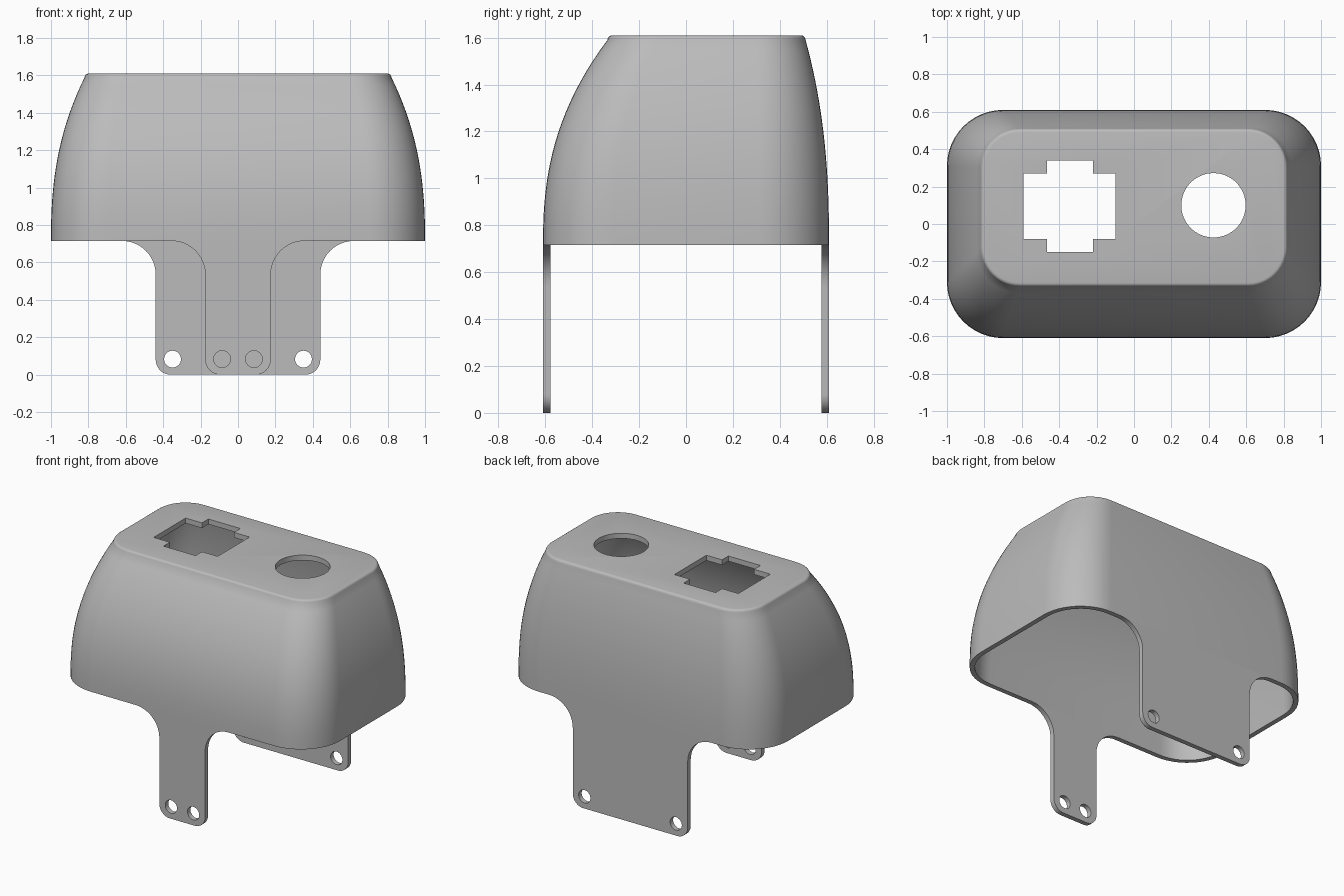
import bpy, bmesh, math

if "Cube" in bpy.data.objects:
    bpy.data.objects.remove(bpy.data.objects["Cube"], do_unlink=True)

WALL = 0.033              # sheet thickness
Z_RIM, Z_EDGE, Z_TOP = 0.715, 1.59, 1.61

grey = bpy.data.materials.new("plain grey")
grey.use_nodes = True
grey.diffuse_color = (0.5, 0.5, 0.5, 1)
grey.node_tree.nodes["Principled BSDF"].inputs["Base Color"].default_value = (0.5, 0.5, 0.5, 1)


def arc(cx, cy, r, start, end, steps=12):
    angles = [math.radians(start + (end - start) * i / steps) for i in range(steps + 1)]
    return [(cx + r * math.cos(a), cy + r * math.sin(a)) for a in angles]


def make_object(name, bm):
    bmesh.ops.recalc_face_normals(bm, faces=bm.faces)
    mesh = bpy.data.meshes.new(name)
    bm.to_mesh(mesh)
    bm.free()
    mesh.materials.append(grey)
    ob = bpy.data.objects.new(name, mesh)
    bpy.context.collection.objects.link(ob)
    return ob


def prism(name, points, place, low, high):
    """Extrude a 2D outline between two depths; place maps (u, v, depth) to space."""
    bm = bmesh.new()
    rings = [[bm.verts.new(place(u, v, d)) for u, v in points] for d in (low, high)]
    bm.faces.new(rings[0])
    bm.faces.new(rings[1])
    for i in range(len(points)):
        j = (i + 1) % len(points)
        bm.faces.new((rings[0][i], rings[0][j], rings[1][j], rings[1][i]))
    return make_object(name, bm)


def cut(ob, cutters):
    """Subtract the cutters, bake the result and drop the cutters."""
    for c in cutters:
        mod = ob.modifiers.new("hole", 'BOOLEAN')
        mod.operation, mod.solver, mod.object = 'DIFFERENCE', 'EXACT', c
    deps = bpy.context.evaluated_depsgraph_get()
    mesh = bpy.data.meshes.new_from_object(ob.evaluated_get(deps))
    ob.modifiers.clear()
    ob.data = mesh
    for c in cutters:
        bpy.data.objects.remove(c, do_unlink=True)
    # smooth curves, crisp edges, flat horizontal faces
    for p in mesh.polygons:
        p.use_smooth = abs(p.normal.z) < 0.995
    mesh.set_sharp_from_angle(angle=math.radians(30))


def flat(u, v, d):
    return (u, v, d)


def upright(u, v, d):
    return (u, d, v)


# Domed cover: rounded-rectangle sections that draw in towards the top
def section(z, inset):
    t = min(1, max(0, (z - Z_RIM) / (Z_EDGE - Z_RIM)))
    k = t ** 2.4
    x = 1 - 0.18 * k - inset
    front = -0.61 + 0.275 * k + inset
    back = 0.61 - 0.1 * k - inset
    r = 0.3 - 0.09 * k - inset
    pts = []
    for cx, cy, a in ((x - r, back - r, 0), (r - x, back - r, 90),
                      (r - x, front + r, 180), (x - r, front + r, 270)):
        pts += arc(cx, cy, r, a, a + 90)
    return [(px, py, z) for px, py in pts]


STEPS = 20
inner_top = Z_TOP - 0.036
rings = [section(inner_top + (Z_RIM - inner_top) * i / STEPS, WALL) for i in range(STEPS + 1)]
rings += [section(Z_RIM + (Z_EDGE - Z_RIM) * i / STEPS, 0) for i in range(STEPS + 1)]
fillet = Z_TOP - Z_EDGE
for i in range(1, 5):
    a = math.radians(22.5 * i)
    rings.append(section(Z_EDGE + fillet * math.sin(a), fillet * (1 - math.cos(a))))

bm = bmesh.new()
loops = [[bm.verts.new(p) for p in ring] for ring in rings]
for lower, upper in zip(loops, loops[1:]):
    for i in range(len(lower)):
        j = (i + 1) % len(lower)
        bm.faces.new((lower[i], lower[j], upper[j], upper[i]))
bm.faces.new(loops[0])
bm.faces.new(loops[-1])
cover = make_object("cover", bm)

# Openings in the top: a stepped socket and a round hole
x0, x1, x2, x3 = -0.59, -0.465, -0.22, -0.10
y0, y1, y2, y3 = -0.15, -0.08, 0.27, 0.34
socket = [(x0, y1), (x1, y1), (x1, y0), (x2, y0), (x2, y1), (x3, y1),
          (x3, y2), (x2, y2), (x2, y3), (x1, y3), (x1, y2), (x0, y2)]
cut(cover, [prism("socket_cutter", socket, flat, 1.4, 1.8),
            prism("round_cutter", arc(0.425, 0.1, 0.172, 0, 360, 64)[:-1], flat, 1.4, 1.8)])


# Mounting tabs: flared into the rim, rounded at the foot, two screw holes each
def tab(name, half, hole_x, y):
    flare, foot = 0.18, 0.08
    right = arc(half + flare, Z_RIM - flare, flare, 90, 180)
    right += arc(half - foot, foot, foot, 0, -90)
    outline = right + [(-u, v) for u, v in reversed(right)]
    ob = prism(name, outline, upright, y, y + WALL)
    cut(ob, [prism("screw_cutter", arc(s * hole_x, 0.083, 0.045, 0, 360, 32)[:-1],
                   upright, y - 0.1, y + 0.1) for s in (-1, 1)])


tab("front_tab", 0.175, 0.085, -0.61)
tab("back_tab", 0.44, 0.35, 0.61 - WALL)
